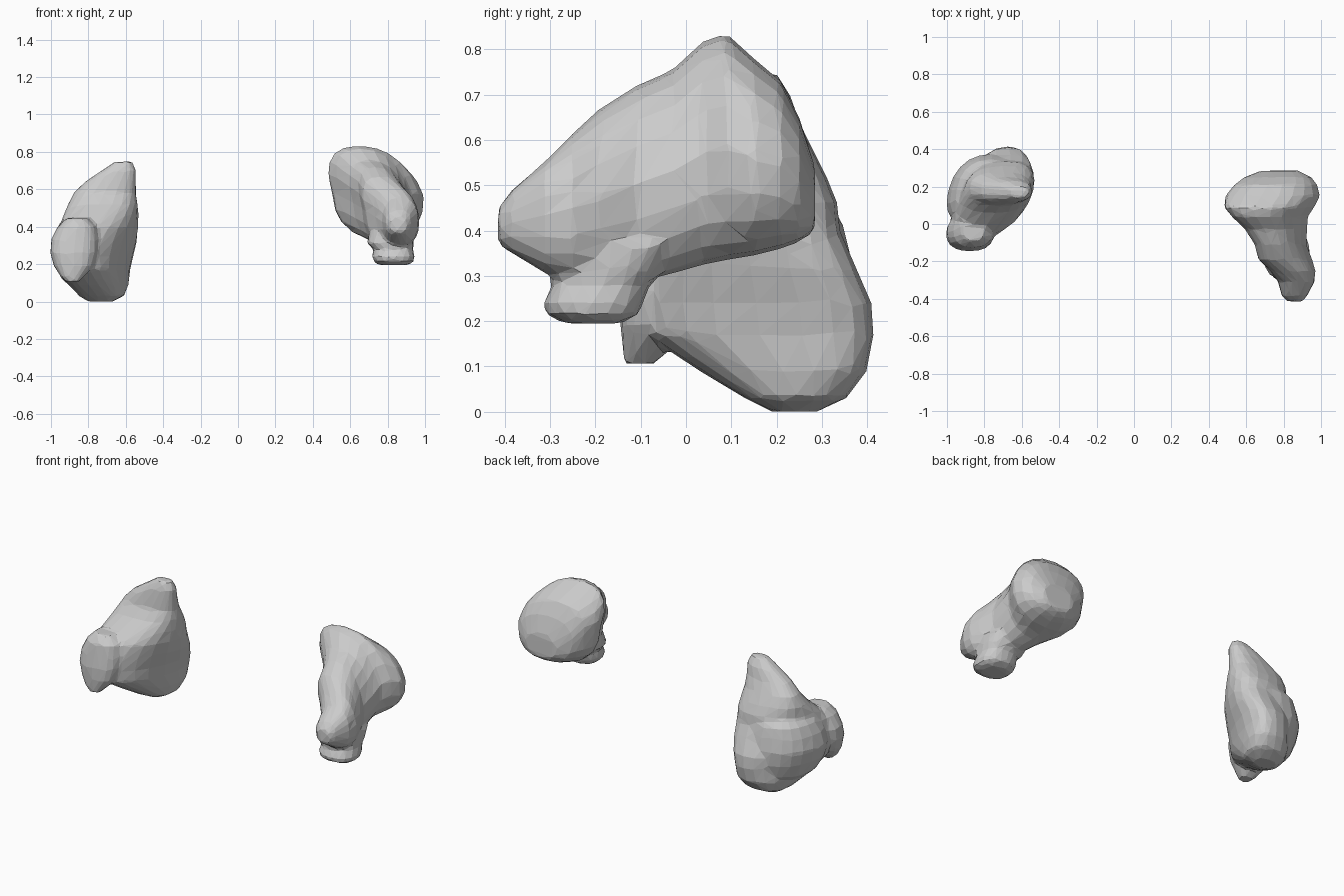
import bpy, bmesh
from math import sin, cos, pi, sqrt


def loft(bm, axis, sections, sides=20, power=0.83):
    """Add a closed loft of rounded rings to bm.
    section = (position, a_min, a_max, b_min, b_max, lean), a is x,
    b is z (axis 'y', only the upper half leans) or y (axis 'z')."""
    rings = []
    for p, a0, a1, b0, b1, lean in sections:
        ca, cb, rb = (a0 + a1) / 2, (b0 + b1) / 2, (b1 - b0) / 2
        ra = sqrt(max(((a1 - a0) / 2) ** 2 - lean ** 2, 0.0004))
        ring = []
        for i in range(sides):
            t = 2 * pi * i / sides
            c, s = cos(t), sin(t)
            c = abs(c) ** power * (1 if c > 0 else -1)
            s = abs(s) ** power * (1 if s > 0 else -1)
            a, b = ca + ra * c, cb + rb * s
            a += lean * (max(s, 0.2 * s) if axis == 'y' else s)
            ring.append(bm.verts.new((a, p, b) if axis == 'y' else (a, b, p)))
        rings.append(ring)
    faces = [bm.faces.new(rings[0]), bm.faces.new(rings[-1])]
    for lo, hi in zip(rings, rings[1:]):
        for i in range(sides):
            j = (i + 1) % sides
            faces.append(bm.faces.new((lo[i], lo[j], hi[j], hi[i])))
    bmesh.ops.recalc_face_normals(bm, faces=faces)


def lump(name, lofts):
    """Fuse several lofts into one softly chiselled low-poly mass."""
    bm = bmesh.new()
    for args in lofts:
        loft(bm, *args)
    me = bpy.data.meshes.new(name)
    bm.to_mesh(me)
    bm.free()
    ob = bpy.data.objects.new(name, me)
    bpy.context.collection.objects.link(ob)
    m = ob.modifiers.new("fuse", 'REMESH')
    m.mode = 'VOXEL'
    m.voxel_size = 0.012
    m = ob.modifiers.new("soften", 'SMOOTH')
    m.factor = 0.5
    m.iterations = 5
    m = ob.modifiers.new("facets", 'DECIMATE')
    m.ratio = 0.04
    return ob


# right lump: snout in front widening to a big round back
right_body = [
    (-0.415, 0.82, 0.90, 0.37, 0.45, 0),
    (-0.385, 0.79, 0.925, 0.35, 0.49, 0),
    (-0.31, 0.77, 0.965, 0.305, 0.555, 0),
    (-0.25, 0.73, 0.975, 0.29, 0.615, -0.03),
    (-0.19, 0.67, 0.965, 0.28, 0.67, -0.06),
    (-0.11, 0.65, 0.935, 0.285, 0.72, -0.06),
    (-0.03, 0.60, 0.94, 0.305, 0.755, -0.07),
    (0.04, 0.53, 0.95, 0.325, 0.82, -0.09),
    (0.09, 0.49, 0.98, 0.335, 0.835, -0.09),
    (0.15, 0.495, 1.005, 0.345, 0.78, -0.07),
    (0.21, 0.54, 0.985, 0.36, 0.73, -0.05),
    (0.25, 0.59, 0.95, 0.375, 0.65, -0.02),
    (0.285, 0.68, 0.88, 0.40, 0.54, 0),
]
# small pad hanging under the snout on a short neck
right_pad = [
    (0.195, 0.75, 0.91, -0.27, -0.14, 0),
    (0.215, 0.725, 0.94, -0.31, -0.105, 0),
    (0.24, 0.715, 0.945, -0.315, -0.095, 0),
    (0.28, 0.725, 0.935, -0.295, -0.08, 0),
    (0.31, 0.69, 0.94, -0.30, -0.05, 0),
    (0.37, 0.70, 0.94, -0.28, -0.02, 0),
]
lump("right_lump", [('y', right_body), ('z', right_pad)])

# left lump: round low back rising to a peak
left_body = [
    (0.0, -0.80, -0.67, 0.19, 0.29, 0),
    (0.03, -0.85, -0.61, 0.13, 0.355, 0.02),
    (0.09, -0.90, -0.59, 0.03, 0.40, 0.06),
    (0.17, -0.94, -0.585, -0.09, 0.415, 0.09),
    (0.24, -0.97, -0.57, -0.10, 0.41, 0.10),
    (0.32, -0.97, -0.55, -0.09, 0.375, 0.10),
    (0.40, -0.95, -0.54, -0.06, 0.34, 0.08),
    (0.46, -0.93, -0.535, 0.0, 0.335, 0.05),
    (0.52, -0.91, -0.535, 0.06, 0.31, 0.02),
    (0.58, -0.88, -0.545, 0.10, 0.28, 0),
    (0.64, -0.82, -0.545, 0.11, 0.25, 0),
    (0.70, -0.73, -0.545, 0.12, 0.23, 0),
    (0.748, -0.66, -0.565, 0.14, 0.20, 0),
]
# broad swelling round the outer back, below the peak
left_swelling = [
    (0.07, -0.88, -0.68, 0.08, 0.28, 0.02),
    (0.12, -0.94, -0.64, 0.02, 0.34, 0.03),
    (0.20, -0.98, -0.61, 0.0, 0.37, 0.05),
    (0.28, -1.0, -0.60, -0.01, 0.375, 0.05),
    (0.36, -0.98, -0.61, 0.0, 0.36, 0.04),
    (0.42, -0.95, -0.64, 0.03, 0.345, 0.03),
    (0.46, -0.90, -0.68, 0.08, 0.31, 0.02),
]
# upright slab-like knob on the front
left_knob = [
    (0.105, -0.92, -0.85, -0.135, -0.07, 0),
    (0.135, -0.95, -0.82, -0.14, -0.04, 0),
    (0.19, -0.985, -0.77, -0.145, 0.02, 0),
    (0.26, -1.005, -0.75, -0.145, 0.04, 0),
    (0.33, -1.0, -0.745, -0.135, 0.05, 0),
    (0.40, -0.965, -0.755, -0.125, 0.05, 0),
    (0.445, -0.92, -0.80, -0.09, 0.04, 0),
]
lump("left_lump", [('z', left_body), ('z', left_swelling), ('z', left_knob)])
